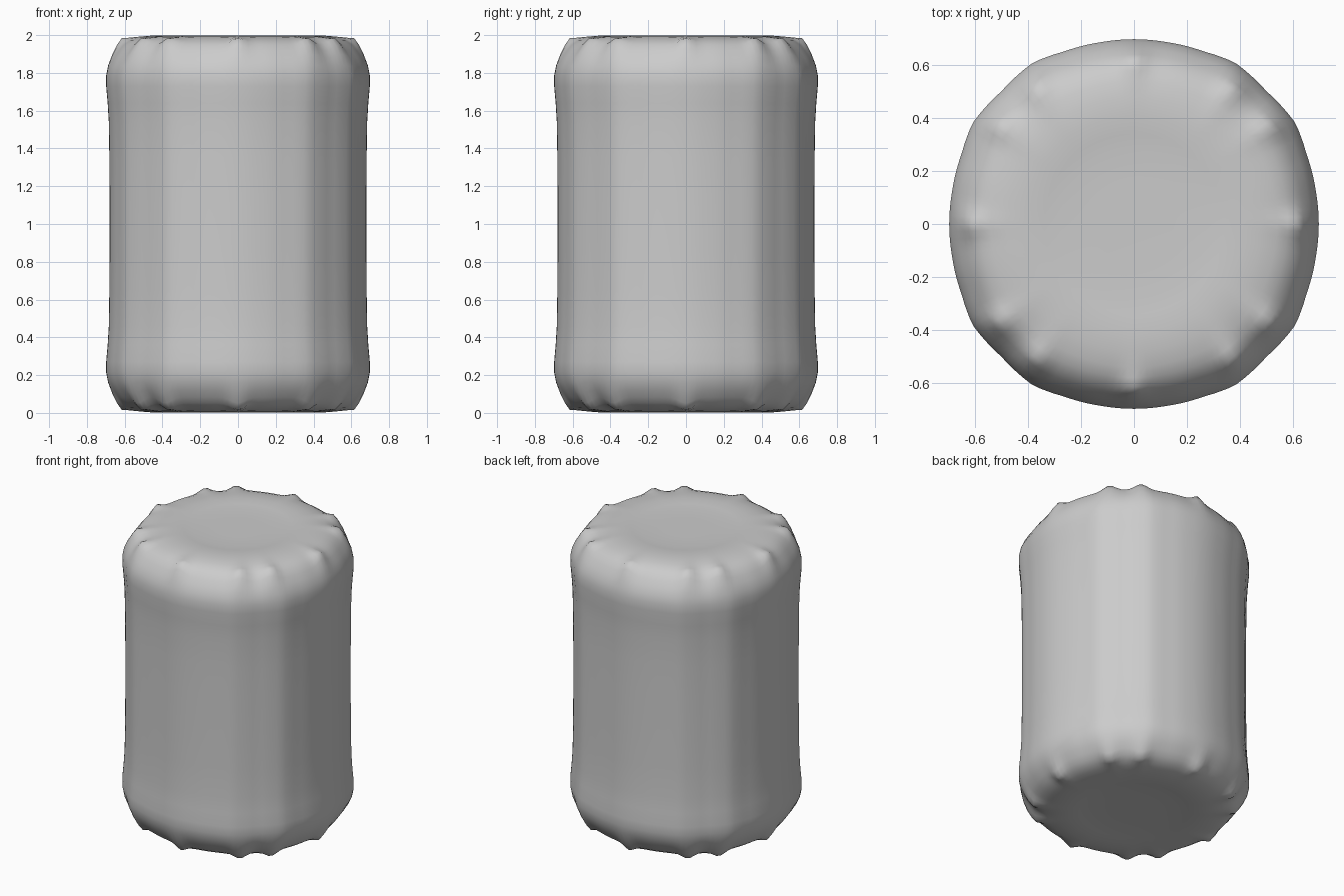
import bpy, bmesh, math

if "Cube" in bpy.data.objects:
    bpy.data.objects.remove(bpy.data.objects["Cube"])

# Half profile of the cushion: radius, depth below the top, lift at a seam pinch
HALF = [(0.15, .013, 0), (0.28, .012, 0), (0.34, .007, 0), (0.41, .001, 0),
        (0.48, .005, .001), (0.54, .014, .004), (0.58, .029, .015),
        (0.615, .052, .036), (0.64, .083, .032), (0.665, .120, .018),
        (0.687, .165, .006), (0.698, .215, 0), (0.698, .27, 0),
        (0.690, .36, 0), (0.684, .46, 0), (0.681, .65, 0), (0.680, .85, 0)]
N = 144
PINCHES = [q * 90 + a for q in range(4) for a in (0, 36, 54)]
# Plan shape: fuller toward the diagonals, slightly faceted
PLAN = [(0, 1.0), (10, 1.0), (22, 1.007), (32, 1.03), (45, 1.015)]


def plan_scale(deg):
    a = deg % 90
    a = min(a, 90 - a)
    for (a0, s0), (a1, s1) in zip(PLAN, PLAN[1:]):
        if a <= a1:
            return s0 + (s1 - s0) * (a - a0) / (a1 - a0)
    return PLAN[-1][1]


def pinch(deg):
    d = min(abs((deg - p + 180) % 360 - 180) for p in PINCHES)
    return math.exp(-(d / 4.5) ** 2)


def ring(bm, r, depth, lift, top):
    verts = []
    for i in range(N):
        deg = i * 360 / N
        h = depth - lift * pinch(deg)
        # plan shape fades out toward the round centre of each cap
        k = min(1, max(0, (r - .45) / .22))
        rr = r * (1 + (plan_scale(deg) - 1) * k)
        t = math.radians(deg)
        verts.append(bm.verts.new((rr * math.cos(t), rr * math.sin(t),
                                   2 - h if top else h)))
    return verts


# Soft cylindrical cushion with pinched rims, top and bottom alike
bm = bmesh.new()
rings = [ring(bm, *p, False) for p in HALF] + [ring(bm, *p, True) for p in reversed(HALF)]
for a, b in zip(rings, rings[1:]):
    for i in range(N):
        j = (i + 1) % N
        bm.faces.new((a[i], a[j], b[j], b[i]))
for loop, z in ((rings[0], .013), (rings[-1], 1.987)):
    c = bm.verts.new((0, 0, z))
    for i in range(N):
        bm.faces.new((loop[i], loop[(i + 1) % N], c))
bmesh.ops.recalc_face_normals(bm, faces=bm.faces)
mesh = bpy.data.meshes.new("round_cushion")
bm.to_mesh(mesh)
bm.free()
for p in mesh.polygons:
    p.use_smooth = True
cushion = bpy.data.objects.new("round_cushion", mesh)
bpy.context.collection.objects.link(cushion)
